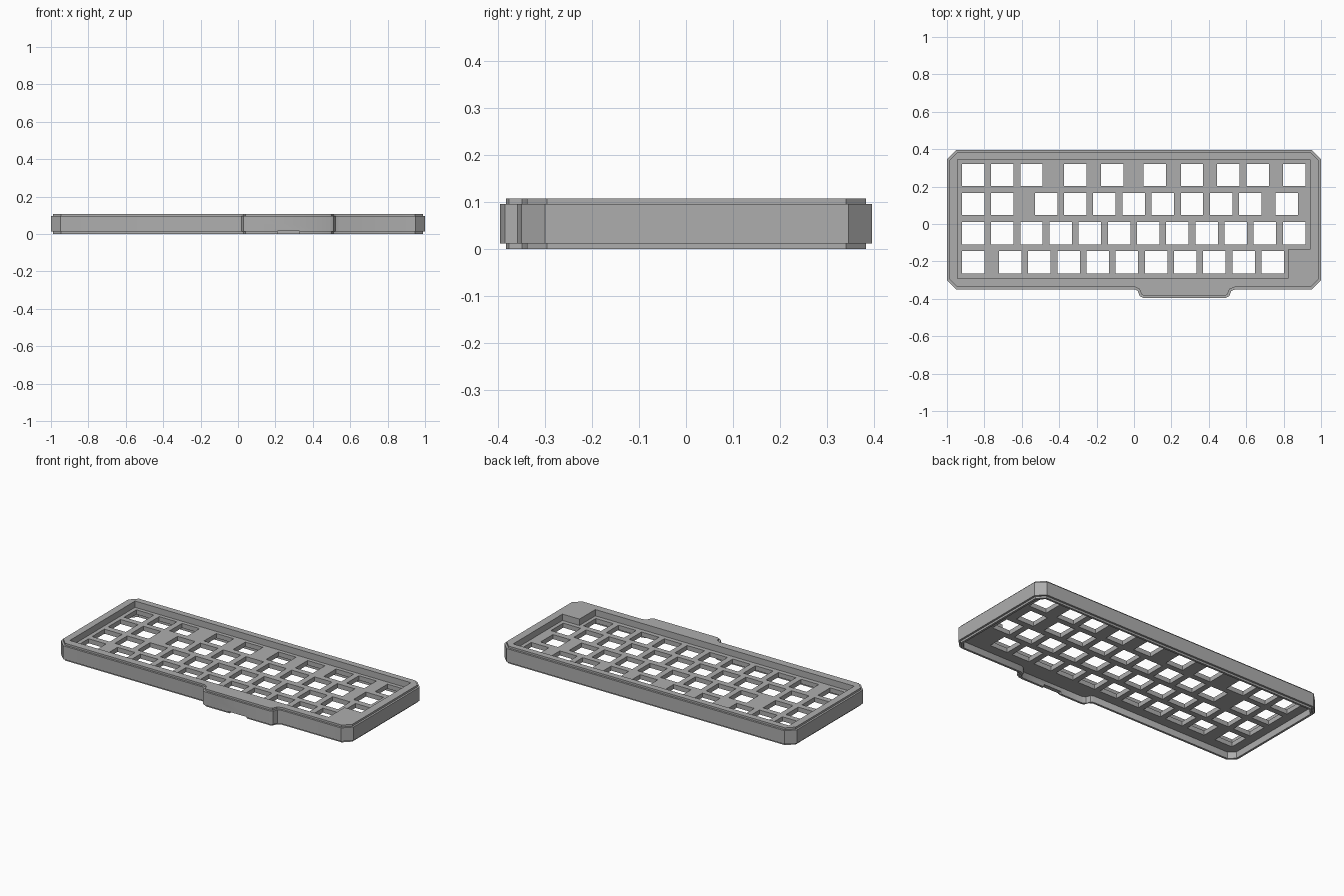
import bpy, bmesh
from mathutils import Vector

cube = bpy.data.objects.get("Cube")
if cube:
    bpy.data.objects.remove(cube, do_unlink=True)

HEIGHT = 0.107
PLATE_LOW, PLATE_TOP = 0.04, 0.068
PITCH = 0.156          # key spacing
HOLE = 0.12            # switch hole width

grey = bpy.data.materials.new("case_grey")
grey.use_nodes = True
colour = (0.42, 0.42, 0.42, 1)
grey.diffuse_color = colour
grey.node_tree.nodes["Principled BSDF"].inputs["Base Color"].default_value = colour


def outline(inset=0.0, chamfer=0.05):
    """Case footprint with cut corners and a bulge on the front edge."""
    w, front, back, bulge = 1 - inset, -0.35 + inset, 0.395 - inset, -0.395 + inset
    c, s = chamfer - inset * 0.6, inset * 0.4
    return [(-w + c, front), (0.005 + s, front), (0.02 + s, front - 0.008),
            (0.03 + s, bulge + 0.01), (0.05 + s, bulge),
            (0.49 - s, bulge), (0.51 - s, bulge + 0.01),
            (0.52 - s, front - 0.008), (0.54 - s, front),
            (w - c, front), (w, front + c), (w, back - c), (w - c, back),
            (-w + c, back), (-w, back - c), (-w, front + c)]


def add_prism(bm, points, low, high):
    face = bm.faces.new([bm.verts.new((x, y, low)) for x, y in points])
    top = bmesh.ops.extrude_face_region(bm, geom=[face])["geom"]
    moved = [v for v in top if isinstance(v, bmesh.types.BMVert)]
    bmesh.ops.translate(bm, vec=Vector((0, 0, high - low)), verts=moved)


def rectangle(x, y, width, depth):
    w, d = width / 2, depth / 2
    return [(x - w, y - d), (x + w, y - d), (x + w, y + d), (x - w, y + d)]


def finish(bm, name):
    bmesh.ops.recalc_face_normals(bm, faces=bm.faces)
    mesh = bpy.data.meshes.new(name)
    bm.to_mesh(mesh)
    bm.free()
    mesh.materials.append(grey)
    ob = bpy.data.objects.new(name, mesh)
    bpy.context.collection.objects.link(ob)
    return ob


# Solid case body with softened upper and lower rims
bm = bmesh.new()
add_prism(bm, outline(), 0, HEIGHT)
rims = [e for e in bm.edges if abs(e.verts[0].co.z - e.verts[1].co.z) < 1e-5]
bmesh.ops.bevel(bm, geom=rims, offset=0.012, segments=2, affect='EDGES')
case = finish(bm, "keyboard_case")

# Upper tray, with one front corner left solid
bm = bmesh.new()
add_prism(bm, [(-0.945, -0.292), (0.824, -0.292), (0.824, -0.137),
               (0.94, -0.137), (0.94, 0.345), (-0.945, 0.345)], PLATE_TOP, 0.2)
tray = finish(bm, "tray_cutter")

# Hollow underside
bm = bmesh.new()
add_prism(bm, outline(inset=0.025), -0.1, PLATE_LOW)
hollow = finish(bm, "underside_cutter")

# Switch holes: row height and key positions in key units
rows = [
    (0.262, [0, 1, 2, 3.5, 4.77, 6.23, 7.5, 8.75, 9.75, 11]),
    (0.107, [0, 1] + [2.5 + i for i in range(8)] + [10.75]),
    (-0.05, list(range(12))),
    (-0.205, [0] + [1.27 + i for i in range(10)]),
]
bm = bmesh.new()
for y, units in rows:
    for u in units:
        add_prism(bm, rectangle(-0.86 + u * PITCH, y, HOLE, HOLE), 0.01, 0.15)
holes = finish(bm, "switch_hole_cutter")

# Cable notch under the front bulge
bm = bmesh.new()
add_prism(bm, rectangle(0.27, -0.39, 0.12, 0.08), -0.1, 0.016)
notch = finish(bm, "cable_notch_cutter")

# Carve the case
bpy.context.view_layer.objects.active = case
case.select_set(True)
for cutter in (tray, hollow, holes, notch):
    cut = case.modifiers.new(cutter.name, 'BOOLEAN')
    cut.operation = 'DIFFERENCE'
    cut.solver = 'EXACT'
    cut.object = cutter
    bpy.ops.object.modifier_apply(modifier=cut.name)
    bpy.data.objects.remove(cutter, do_unlink=True)
bpy.ops.object.shade_smooth_by_angle(angle=0.5)
